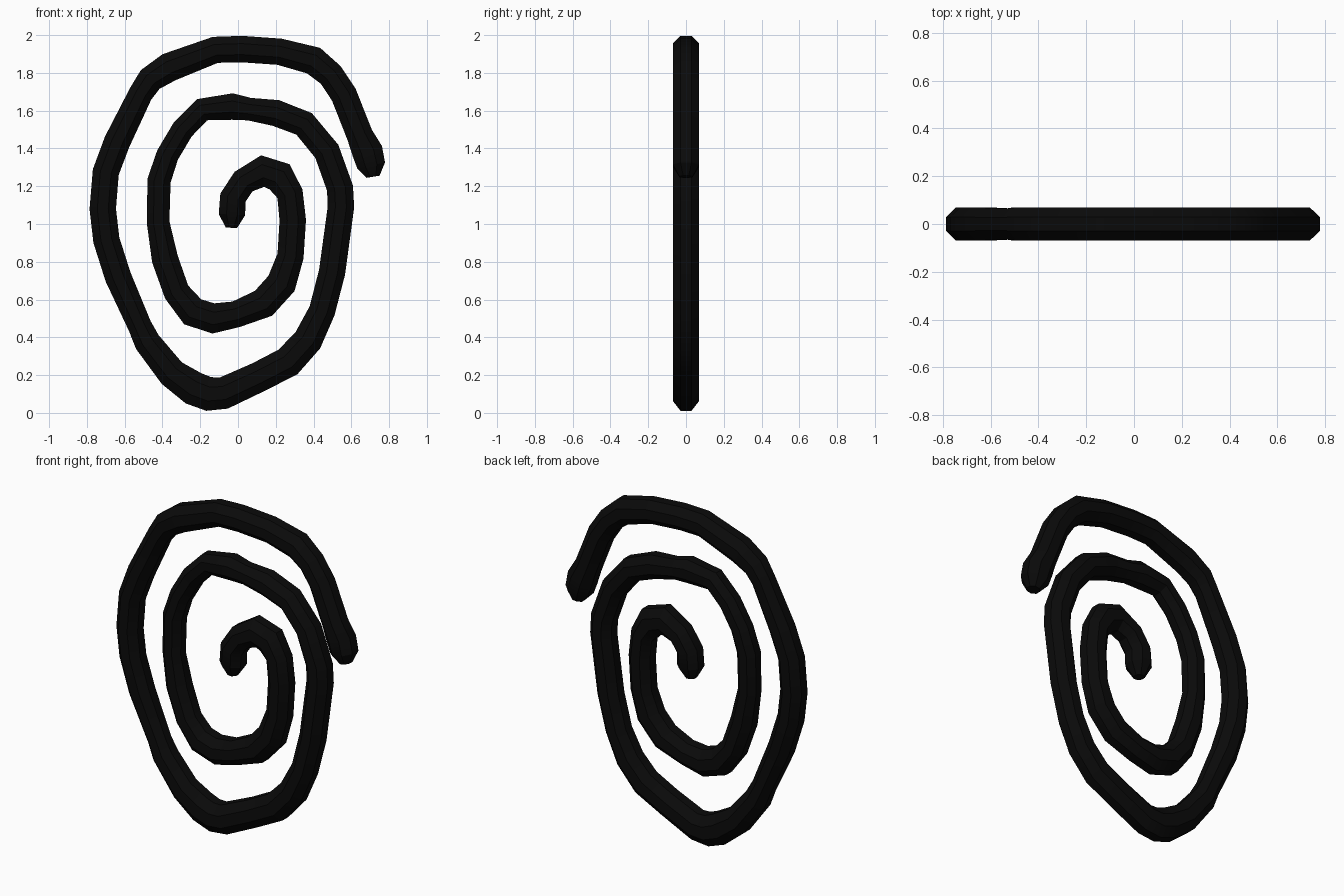
import bpy, bmesh, math
from mathutils import Vector

# Spiral centre line from the inner end outwards: (x, z[, half width])
R = 0.07
PATH = [
    (-.035, .98, .03), (-.032, 1.05), (-.027, 1.14), (.03, 1.225),
    (.13, 1.28, .084), (.22, 1.25, .085), (.275, 1.16), (.29, 1.02), (.278, .83),
    (.23, .685, .08), (.135, .58, .08), (-.01, .522), (-.13, .5, .08),
    (-.24, .535, .08), (-.325, .64), (-.387, .815), (-.423, 1.01, .06),
    (-.418, 1.23, .062), (-.373, 1.365, .06), (-.293, 1.5, .06), (-.19, 1.605, .062),
    (-.03, 1.622), (.06, 1.608, .06), (.2, 1.588), (.35, 1.53), (.47, 1.385),
    (.54, 1.19), (.545, 1.09), (.498, .745), (.445, .54), (.37, .385, .078),
    (.265, .27, .082), (.11, .19, .08), (-.075, .105, .085), (-.155, .1, .09),
    (-.235, .13, .09), (-.35, .21, .078), (-.48, .375), (-.52, .46, .063),
    (-.635, .72), (-.697, .915), (-.716, 1.08), (-.7, 1.275), (-.64, 1.435),
    (-.515, 1.69, .064), (-.465, 1.765), (-.365, 1.83, .077), (-.12, 1.922),
    (.02, 1.926), (.22, 1.912), (.4, 1.865, .076), (.49, 1.79), (.56, 1.685),
    (.645, 1.47), (.685, 1.385, .082), (.705, 1.31, .075), (.715, 1.25, .035),
]

# Sweep an octagon, flat side outwards, along the path
bm = bmesh.new()
rings = []
pts = [Vector((p[0], 0, p[1])) for p in PATH]
for i, p in enumerate(pts):
    w = PATH[i][2] if len(PATH[i]) > 2 else R
    a, b = pts[max(i - 1, 0)], pts[min(i + 1, len(pts) - 1)]
    d1, d2 = (p - a).normalized(), (b - p).normalized()
    t = (d1 + d2).normalized()
    side = Vector((t.z, 0, -t.x))
    depth = min(R, w)
    ring = []
    for k in range(8):
        ang = math.pi / 8 + k * math.pi / 4
        c = math.cos(math.pi / 8)
        ring.append(bm.verts.new(p + side * (w * math.cos(ang) / c)
                                 + Vector((0, depth * math.sin(ang) / c, 0))))
    rings.append(ring)
for r1, r2 in zip(rings, rings[1:]):
    for k in range(8):
        bm.faces.new((r1[k], r1[(k + 1) % 8], r2[(k + 1) % 8], r2[k]))
bm.faces.new(rings[0])
bm.faces.new(rings[-1])
bmesh.ops.recalc_face_normals(bm, faces=bm.faces[:])

mesh = bpy.data.meshes.new("spiral_coil")
bm.to_mesh(mesh)
bm.free()
coil = bpy.data.objects.new("spiral_coil", mesh)
bpy.context.collection.objects.link(coil)

# Black finish
mat = bpy.data.materials.new("black")
mat.diffuse_color = (0.003, 0.003, 0.003, 1)
mesh.materials.append(mat)

bpy.context.view_layer.objects.active = coil
coil.select_set(True)
bpy.ops.object.shade_smooth_by_angle(angle=math.radians(30))
